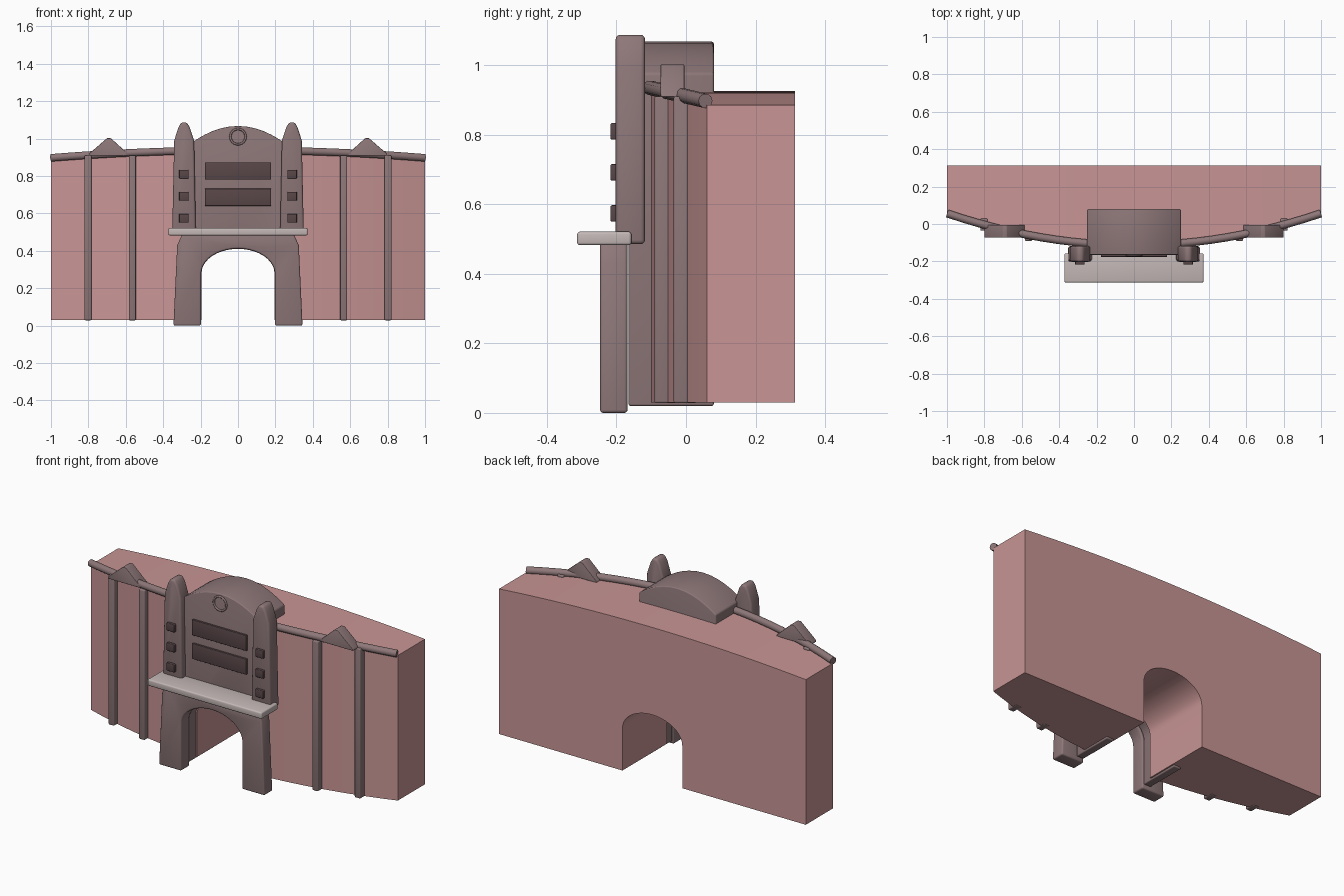
import bpy, bmesh, math

if "Cube" in bpy.data.objects:
    bpy.data.objects.remove(bpy.data.objects["Cube"], do_unlink=True)


def material(name, rgb):
    m = bpy.data.materials.new(name)
    m.use_nodes = True
    m.diffuse_color = (*rgb, 1)
    m.node_tree.nodes["Principled BSDF"].inputs["Base Color"].default_value = (*rgb, 1)
    return m


PINK = material("pink plaster", (0.58, 0.30, 0.30))
STONE = material("mauve stone", (0.27, 0.185, 0.19))
PALE = material("pale stone", (0.55, 0.48, 0.47))
DARK = material("dark panel", (0.10, 0.062, 0.066))


def activate(ob):
    bpy.ops.object.select_all(action='DESELECT')
    ob.select_set(True)
    bpy.context.view_layer.objects.active = ob


def finish(name, bm, mat, bevel=0.0):
    bmesh.ops.recalc_face_normals(bm, faces=bm.faces)
    mesh = bpy.data.meshes.new(name)
    bm.to_mesh(mesh)
    bm.free()
    mesh.materials.append(mat)
    ob = bpy.data.objects.new(name, mesh)
    bpy.context.collection.objects.link(ob)
    activate(ob)
    if bevel:
        mod = ob.modifiers.new("soft edges", 'BEVEL')
        mod.width = bevel
        mod.segments = 3
        mod.limit_method = 'ANGLE'
        bpy.ops.object.modifier_apply(modifier=mod.name)
        bpy.ops.object.shade_smooth_by_angle(angle=math.radians(35))
    return ob


def extrude_profile(name, points, y0, y1, mat, bevel=0.0):
    """Extrude an x-z outline from y0 to y1."""
    bm = bmesh.new()
    front = [bm.verts.new((x, y0, z)) for x, z in points]
    back = [bm.verts.new((x, y1, z)) for x, z in points]
    bm.faces.new(front)
    bm.faces.new(back)
    n = len(points)
    for i in range(n):
        j = (i + 1) % n
        bm.faces.new((front[i], front[j], back[j], back[i]))
    return finish(name, bm, mat, bevel)


def box(name, x0, x1, y0, y1, z0, z1, mat, bevel=0.0):
    return extrude_profile(name, [(x0, z0), (x1, z0), (x1, z1), (x0, z1)], y0, y1, mat, bevel)


def arch(half, spring, rise, bottom):
    """Opening outline from the left foot over the top to the right foot."""
    curve = [(-half * math.cos(math.pi * i / 20), spring + rise * math.sin(math.pi * i / 20))
             for i in range(21)]
    return [(-half, bottom)] + curve + [(half, bottom)]


def front_y(x):
    return 0.06 - 0.17 * (1 - x * x)


def crown_z(x):
    return 0.925 - 0.04 * x * x


# Curved wall with bowed front and arched top
STEPS = 24
xs = [-1 + 2 * i / STEPS for i in range(STEPS + 1)]
bm = bmesh.new()
rings = [[bm.verts.new(p) for p in ((x, front_y(x), 0.03), (x, 0.313, 0.03),
                                    (x, 0.313, crown_z(x)), (x, front_y(x), crown_z(x)))]
         for x in xs]
for a, b in zip(rings, rings[1:]):
    for k in range(4):
        m = (k + 1) % 4
        bm.faces.new((a[k], a[m], b[m], b[k]))
bm.faces.new(rings[0])
bm.faces.new(rings[-1])
wall = finish("curved_wall", bm, PINK)

# Tunnel through the wall
cutter = extrude_profile("tunnel_cutter", arch(0.195, 0.28, 0.13, -0.2), -0.5, 0.6, PINK)
cutter.hide_render = True
activate(wall)
mod = wall.modifiers.new("tunnel", 'BOOLEAN')
mod.operation = 'DIFFERENCE'
mod.solver = 'EXACT'
mod.object = cutter
bpy.ops.object.modifier_apply(modifier=mod.name)
bpy.data.objects.remove(cutter, do_unlink=True)
bpy.ops.object.shade_smooth_by_angle(angle=math.radians(20))

# Central gatehouse block with rounded gable
gable = [(0.25 * math.cos(math.pi * i / 16),
          0.975 + 0.092 * (1 - math.cos(math.pi * i / 16) ** 2)) for i in range(17)]
extrude_profile("gatehouse_block", arch(0.203, 0.28, 0.135, 0.02) + [(0.25, 0.02)] + gable
                + [(-0.25, 0.02)], -0.165, 0.08, STONE, 0.006)

# Lower gate arch standing in front
extrude_profile("gate_arch", arch(0.198, 0.275, 0.137, 0.0)
                + [(0.345, 0.0), (0.325, 0.43), (0.295, 0.495),
                   (-0.295, 0.495), (-0.325, 0.43), (-0.345, 0.0)],
                -0.247, -0.168, STONE, 0.009)

# Ledge and wide sign panels
box("ledge", -0.372, 0.372, -0.313, -0.157, 0.482, 0.521, PALE, 0.008)
for z in (0.64, 0.78):
    box("wide_panel", -0.177, 0.177, -0.176, -0.155, z, z + 0.092, DARK, 0.003)

# Round ornament on the gable
bpy.ops.mesh.primitive_torus_add(major_radius=0.041, minor_radius=0.006, major_segments=24,
                                 minor_segments=8, location=(0, -0.167, 1.01),
                                 rotation=(math.pi / 2, 0, 0))
ornament = bpy.context.object
ornament.name = "ring_ornament"
ornament.data.materials.append(STONE)
bpy.ops.object.shade_smooth()

# Paired parts on each side
for side, label in ((1, "left"), (-1, "right")):
    pillar = [(0.225, 0.485), (0.352, 0.485), (0.341, 0.99), (0.318, 1.06), (0.303, 1.087),
              (0.275, 1.087), (0.258, 1.06), (0.235, 0.99)]
    extrude_profile(label + "_pillar", [(side * x, z) for x, z in pillar],
                    -0.202, -0.118, STONE, 0.012)
    for z in (0.55, 0.668, 0.786):
        box(label + "_pillar_window", side * 0.264, side * 0.315, -0.217, -0.19,
            z, z + 0.047, DARK, 0.004)
    for x in (0.565, 0.802):
        y = front_y(x)
        box(label + "_wall_rib", side * (x - 0.019), side * (x + 0.019), y - 0.035, y + 0.03,
            0.028, 0.91, STONE, 0.006)
    crest = [(0.585, 0.908), (0.8, 0.908), (0.795, 0.92), (0.7, 1.002),
             (0.68, 1.002), (0.59, 0.92)]
    extrude_profile(label + "_crest", [(side * x, z) for x, z in crest],
                    -0.073, -0.005, STONE, 0.003)

# Rounded rail following the top edge of the wall
curve = bpy.data.curves.new("top_rail", 'CURVE')
curve.dimensions = '3D'
curve.bevel_depth = 0.021
curve.bevel_resolution = 3
curve.use_fill_caps = True
spline = curve.splines.new('POLY')
spline.points.add(len(xs) - 1)
for point, x in zip(spline.points, xs):
    point.co = (x * 0.998, front_y(x) - 0.004, crown_z(x) + 0.012, 1)
curve.materials.append(STONE)
rail = bpy.data.objects.new("top_rail", curve)
bpy.context.collection.objects.link(rail)
activate(rail)
bpy.ops.object.convert(target='MESH')
bpy.ops.object.shade_smooth_by_angle(angle=math.radians(50))
